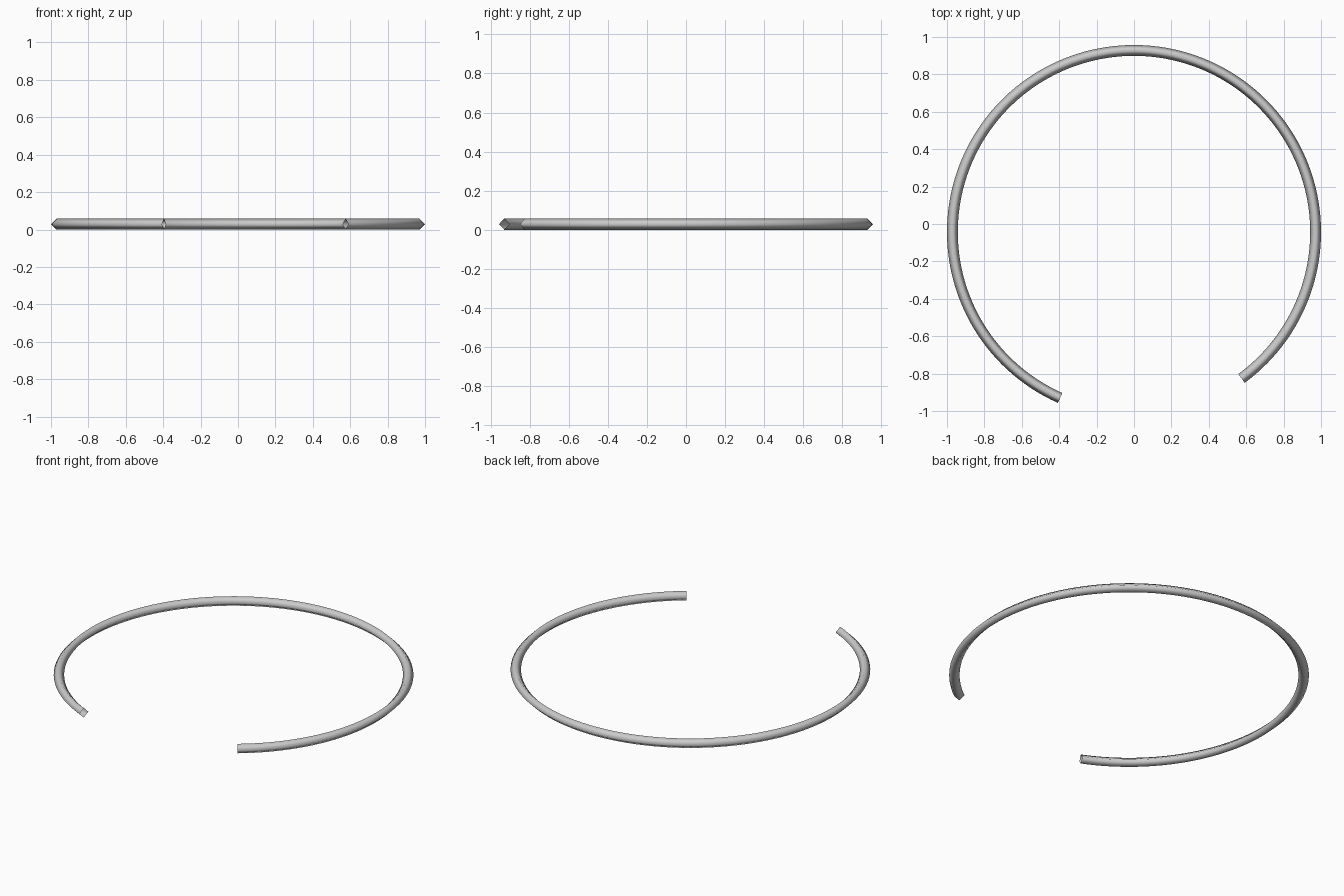
import bpy, math

if "Cube" in bpy.data.objects:
    bpy.data.objects.remove(bpy.data.objects["Cube"])

# Open ring: four-sided rod swept along an arc, left open at both ends
ROD = 0.029
RADIUS = 1.0 - ROD
CENTER_Y = -0.043
START, END = math.radians(-53.7), math.radians(246.0)
STEPS, SIDES = 128, 4

verts, faces = [], []
for i in range(STEPS + 1):
    a = START + (END - START) * i / STEPS
    for k in range(SIDES):
        t = 2 * math.pi * k / SIDES
        r = RADIUS + ROD * math.cos(t)
        verts.append((r * math.cos(a), CENTER_Y + r * math.sin(a),
                      ROD + ROD * math.sin(t)))

for i in range(STEPS):
    for k in range(SIDES):
        n = (k + 1) % SIDES
        p, q = i * SIDES, (i + 1) * SIDES
        faces.append((p + k, q + k, q + n, p + n))

mesh = bpy.data.meshes.new("open_ring")
mesh.from_pydata(verts, [], faces)
mesh.update()
for poly in mesh.polygons:
    poly.use_smooth = True
ring = bpy.data.objects.new("open_ring", mesh)
bpy.context.collection.objects.link(ring)
